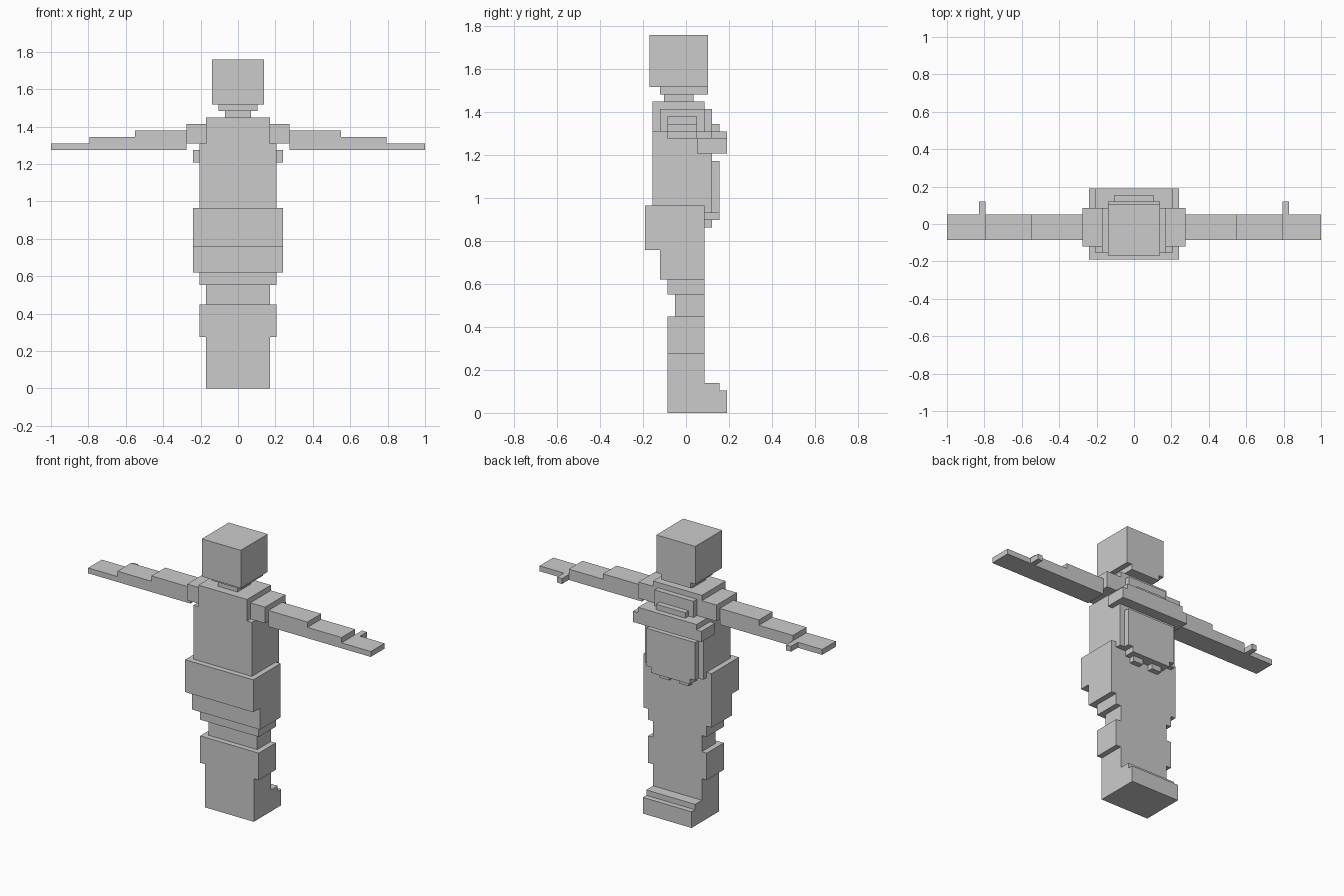
import bpy
import bmesh

if "Cube" in bpy.data.objects:
    bpy.data.objects.remove(bpy.data.objects["Cube"])

U = 1 / 29  # one block unit

grey = bpy.data.materials.new("light grey")
grey.diffuse_color = (0.6, 0.6, 0.6, 1)
grey.use_nodes = True
grey.node_tree.nodes["Principled BSDF"].inputs["Base Color"].default_value = grey.diffuse_color


def blocks(name, boxes):
    """One object from boxes (x0, x1, y0, y1, z0, z1) in block units."""
    bm = bmesh.new()
    for x0, x1, y0, y1, z0, z1 in boxes:
        for v in bmesh.ops.create_cube(bm, size=1)["verts"]:
            v.co = ((x1 if v.co.x > 0 else x0) * U,
                    (y1 if v.co.y > 0 else y0) * U,
                    (z1 if v.co.z > 0 else z0) * U)
    mesh = bpy.data.meshes.new(name)
    bm.to_mesh(mesh)
    bm.free()
    mesh.materials.append(grey)
    obj = bpy.data.objects.new(name, mesh)
    bpy.context.collection.objects.link(obj)
    return obj


def centred(name, half, y0, y1, z0, z1):
    return blocks(name, [(-half, half, y0, y1, z0, z1)])


# Head and neck
centred("head", 4, -4.9, 3.0, 44, 51)
centred("chin", 3, -3.5, 3.0, 43, 44)
centred("neck", 2, -3, 1, 42, 43)

# Torso, hips and legs, from the top down
centred("upper_chest", 5, -4.5, 2.5, 38, 42)
centred("torso", 6, -4.5, 2.5, 28, 38)
centred("hips", 7, -5.5, 2.5, 22, 28)
centred("upper_thighs", 7, -3.5, 2.5, 18, 22)
centred("lower_thighs", 6, -2.5, 2.5, 16, 18)
centred("knees", 5, -1.5, 2.5, 13, 16)
centred("calves", 6, -2.5, 2.5, 8, 13)
centred("shins", 5, -2.5, 2.5, 0, 8)
centred("feet", 5, 2.5, 5.5, 0, 3)
centred("insteps", 5, 2.5, 4.5, 3, 4)

# Stepped collar, chest band and belly panel
centred("collar", 4, 2.5, 3.5, 38, 41)
centred("collar_ledge", 3, 3.5, 4.5, 38, 39)
centred("chest_band", 7, 1.5, 5.5, 35, 37)
centred("chest_band_rim", 6, 1.5, 5.5, 37, 38)
centred("belly_layer", 6, 2.5, 3.5, 27, 35)
centred("belly_panel", 5, 2.5, 4.5, 27, 34)
centred("belly_panel_hem", 4, 2.5, 4.5, 26, 27)
blocks("belly_tabs", [(s - 1, s + 1, 2.5, 3.5, 25, 26) for s in (-2, 2)])

# Arms, mirrored across the body
arm_parts = {
    "shoulder": (5, 8, -3.5, 2.5, 38, 41),
    "upper_arm": (8, 16, -2.5, 1.5, 37, 40),
    "forearm": (16, 23, -2.5, 1.5, 37, 39),
    "hand": (23, 29, -2.5, 1.5, 37, 38),
    "thumb": (23, 24, 1.5, 3.5, 37, 38),
}
for part, (x0, x1, *rest) in arm_parts.items():
    blocks("right_" + part, [(x0, x1, *rest)])
    blocks("left_" + part, [(-x1, -x0, *rest)])
